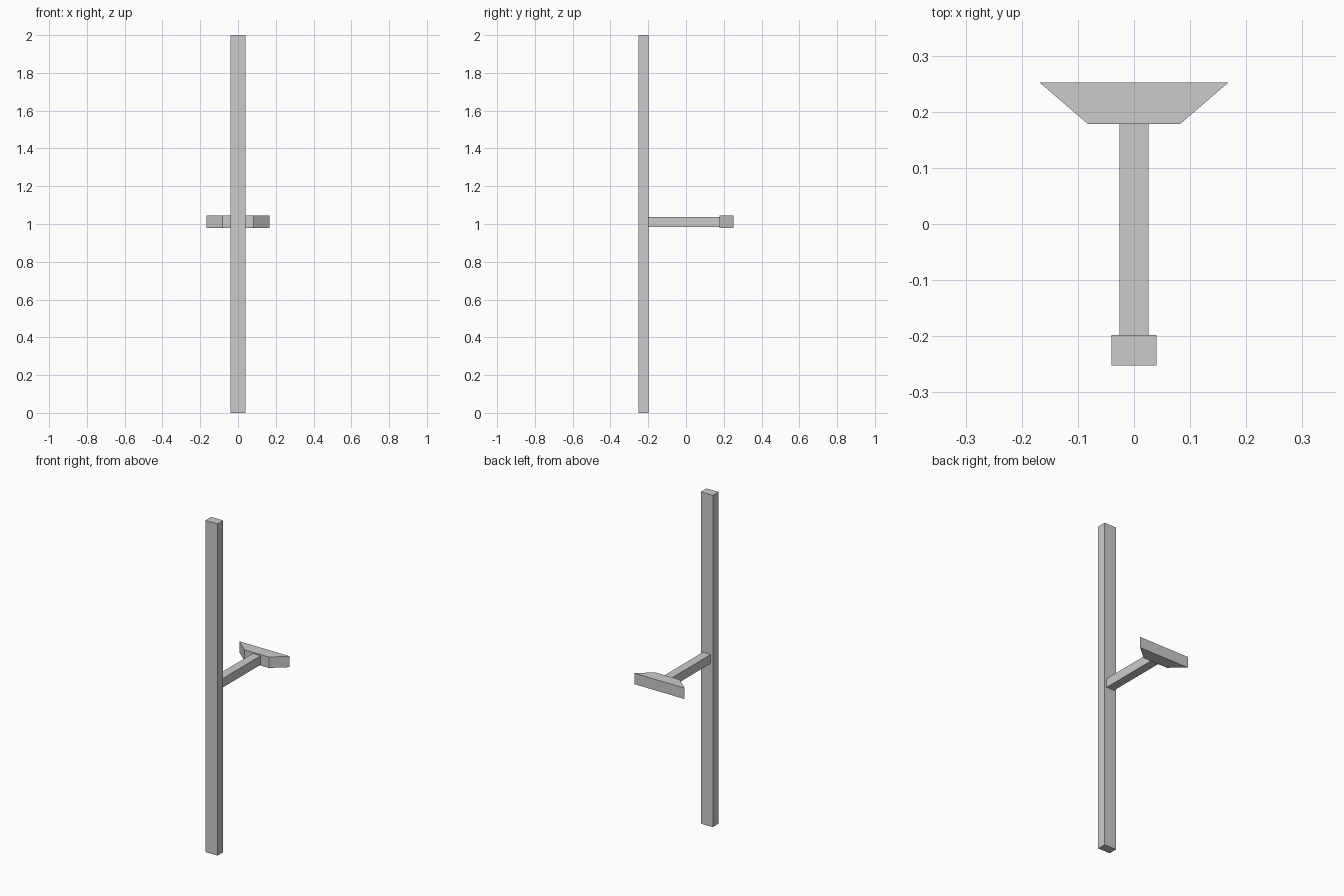
import bpy
import bmesh

if "Cube" in bpy.data.objects:
    bpy.data.objects.remove(bpy.data.objects["Cube"])


def prism(name, outline, z0, z1):
    """Extrude a flat xy outline from z0 up to z1."""
    bm = bmesh.new()
    face = bm.faces.new([bm.verts.new((x, y, z0)) for x, y in outline])
    top = bmesh.ops.extrude_face_region(bm, geom=[face])["geom"]
    bmesh.ops.translate(bm, vec=(0, 0, z1 - z0),
                        verts=[v for v in top if isinstance(v, bmesh.types.BMVert)])
    bmesh.ops.recalc_face_normals(bm, faces=bm.faces)
    mesh = bpy.data.meshes.new(name)
    bm.to_mesh(mesh)
    bm.free()
    obj = bpy.data.objects.new(name, mesh)
    bpy.context.collection.objects.link(obj)
    return obj


def trapezoid(front_half, back_half, y0, y1):
    """Symmetric outline, half widths given at front and back."""
    return [(-front_half, y0), (front_half, y0), (back_half, y1), (-back_half, y1)]


# Tall upright bar
prism("upright_bar", trapezoid(0.04, 0.04, -0.252, -0.198), 0.0, 2.0)

# Horizontal arm joining the bar to the mounting block
prism("connecting_arm", trapezoid(0.026, 0.026, -0.198, 0.178), 0.983, 1.037)

# Flared mounting block
prism("flared_block", trapezoid(0.082, 0.168, 0.178, 0.252), 0.978, 1.044)
